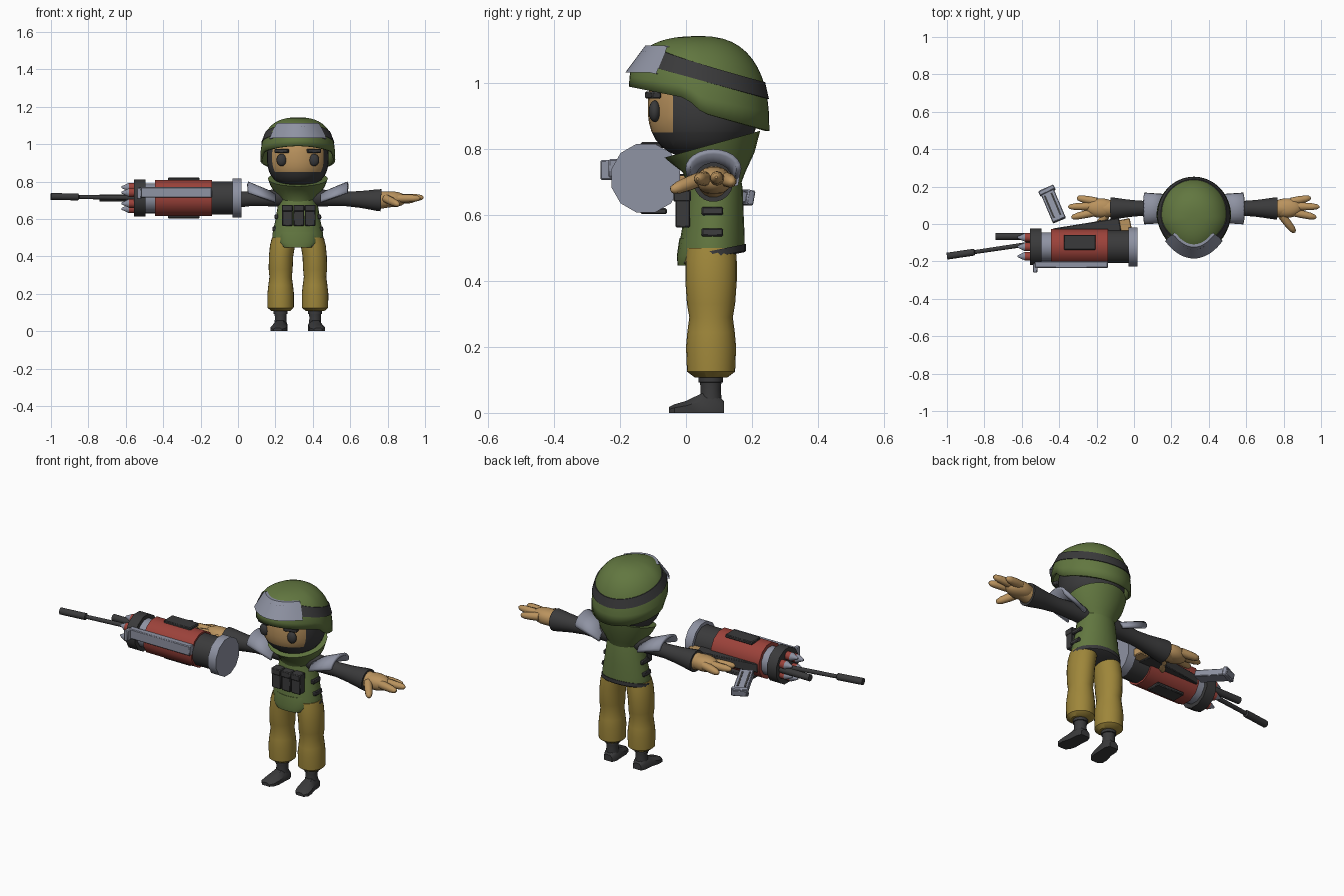
import bpy, bmesh, math
from mathutils import Vector, Matrix

cube = bpy.data.objects.get("Cube")
if cube:
    bpy.data.objects.remove(cube, do_unlink=True)

CX = 0.32  # middle of the soldier


def material(name, *rgb):
    lin = [((c / 255 + 0.055) / 1.055) ** 2.4 for c in rgb] + [1]
    m = bpy.data.materials.new(name)
    m.use_nodes = True
    m.diffuse_color = lin
    m.node_tree.nodes["Principled BSDF"].inputs["Base Color"].default_value = lin
    return m


GREEN = material("olive_green", 98, 119, 64)
MUSTARD = material("mustard_cloth", 158, 134, 58)
SKIN = material("tan_skin", 186, 147, 94)
DARK = material("charcoal", 58, 58, 59)
GREY = material("steel_grey", 143, 147, 163)
RED = material("brick_red", 156, 66, 58)


def finish(name, bm, *mats, solid=0):
    bmesh.ops.recalc_face_normals(bm, faces=bm.faces)
    mesh = bpy.data.meshes.new(name)
    bm.to_mesh(mesh)
    bm.free()
    for m in mats:
        mesh.materials.append(m)
    ob = bpy.data.objects.new(name, mesh)
    bpy.context.collection.objects.link(ob)
    if solid:
        mod = ob.modifiers.new("thickness", "SOLIDIFY")
        mod.thickness = solid
    bpy.ops.object.select_all(action="DESELECT")
    ob.select_set(True)
    bpy.context.view_layer.objects.active = ob
    bpy.ops.object.shade_smooth_by_angle(angle=math.radians(40))
    return ob


def skin_rows(rows, closed=True, caps=True):
    """Bridge rows of points into a surface."""
    bm = bmesh.new()
    vs = [[bm.verts.new(p) for p in row] for row in rows]
    n = len(vs[0])
    for a, b in zip(vs, vs[1:]):
        for i in range(n if closed else n - 1):
            j = (i + 1) % n
            bm.faces.new((a[i], a[j], b[j], b[i]))
    if caps:
        bm.faces.new(vs[0])
        bm.faces.new(vs[-1])
    return bm


def loft(name, mat, rings, n=24):
    """Upright loft; ring = z, half width, half depth, x, y, tilt."""
    rows = []
    for z, rx, ry, x, y, tilt in rings:
        rows.append([(x + rx * math.cos(a), y + ry * math.sin(a), z + tilt * ry * math.sin(a))
                     for a in (math.tau * i / n for i in range(n))])
    return finish(name, skin_rows(rows), mat)


def tube(name, mat, p, q, profile, n=12):
    """Round part from p to q; profile = (fraction, radius) pairs."""
    p, d = Vector(p), Vector(q) - Vector(p)
    rot = d.to_track_quat("Z", "Y")
    rows = [[p + d * t + rot @ Vector((r * math.cos(a), r * math.sin(a), 0))
             for a in (math.tau * (i + 0.5) / n for i in range(n))] for t, r in profile]
    return finish(name, skin_rows(rows), mat)


def box(name, mat, c, size, rot=(0, 0, 0), bevel=0.004):
    bm = bmesh.new()
    bmesh.ops.create_cube(bm, size=1, matrix=Matrix.Diagonal((*size, 1)))
    if bevel:
        bmesh.ops.bevel(bm, geom=bm.edges[:], offset=bevel, segments=1, affect="EDGES")
    ob = finish(name, bm, mat)
    ob.location, ob.rotation_euler = c, rot
    return ob


def ball_mesh(c, r, p=2.0, u=32, v=20):
    bm = bmesh.new()
    bmesh.ops.create_uvsphere(bm, u_segments=u, v_segments=v, radius=1)
    for w in bm.verts:
        h = math.hypot(w.co.x, w.co.y)
        k = (h ** p + abs(w.co.z) ** p) ** (-1 / p)
        w.co = Vector([c[i] + r[i] * w.co[i] * k for i in range(3)])
    return bm


# Head: skin face window in a dark hood
bm = ball_mesh((CX, 0.052, 0.93), (0.165, 0.168, 0.16), 2.5)
for co, no in (((0, -0.04, 0), (0, 1, 0)), ((0, 0, 0.85), (0, 0, 1))):
    bmesh.ops.bisect_plane(bm, geom=bm.verts[:] + bm.edges[:] + bm.faces[:], plane_co=co, plane_no=no)
for f in bm.faces:
    m = f.calc_center_median()
    f.material_index = int(m.y < -0.04 and m.z > 0.85)
finish("head", bm, DARK, SKIN)
for s, side in ((1, "left"), (-1, "right")):
    finish(side + "_eye", ball_mesh((CX + s * 0.087, -0.095, 0.915), (0.027, 0.018, 0.033), u=16, v=10), DARK)
    box(side + "_eyebrow", DARK, (CX + s * 0.085, -0.1, 0.964), (0.075, 0.03, 0.022), (0, 0, s * 0.3))

# Helmet
TOP = 1.143


def helmet_xy(a, k):
    s = math.sin(a)
    return (CX + 0.2 * math.cos(a) * (1 - 0.15 * max(0, -s)) * k, 0.04 + 0.213 * s * k)


def rim(y):
    if y < 0:
        return 0.955 - 0.2 * y
    return 0.955 - 0.9 * y if y < 0.05 else 0.91 - 0.27 * (y - 0.05)


def helmet_point(a, z, offset=0):
    base = rim(helmet_xy(a, 1)[1])
    t = min(1, max(0, (z - base) / (TOP - base)))
    return (*helmet_xy(a, (1 - t ** 2.5) ** 0.4 + offset), z)


N = 48
angles = [math.tau * i / N for i in range(N)]
rows = []
for j in range(13):
    t = math.sin(j / 12 * math.pi / 2) ** 0.8 * 0.9995
    rows.append([helmet_point(a, rim(helmet_xy(a, 1)[1]) * (1 - t) + TOP * t) for a in angles])
bm = skin_rows(rows, caps=False)
bm.verts.ensure_lookup_table()
bm.faces.new(bm.verts[-N:])
finish("helmet", bm, GREEN, solid=0.012)


def helmet_strip(name, mat, angs, half, offset, closed):
    rows = []
    for h, o in ((-half, 0), (-half, offset), (half, offset), (half, 0)):
        rows.append([helmet_point(a, 1.046 - 0.27 * max(helmet_xy(a, 1)[1], -0.1) + h, o) for a in angs])
    finish(name, skin_rows(rows, closed, caps=False), mat)


helmet_strip("helmet_band", DARK, angles, 0.025, 0.02, True)
front = [math.radians(-90 + d) for d in range(-54, 55, 6)]
helmet_strip("goggles", GREY, front, 0.041, 0.07, False)

# Vest, collar and belt
loft("collar", GREEN, [(0.69, 0.09, 0.08, CX, 0.085, 0), (0.73, 0.115, 0.095, CX, 0.085, 0),
                       (0.775, 0.145, 0.128, CX, 0.08, 0.12), (0.815, 0.16, 0.145, CX, 0.08, 0.28)])
loft("vest", GREEN, [(0.475, 0.138, 0.1, CX, 0.078, 0.2), (0.53, 0.134, 0.098, CX, 0.08, 0.05),
                     (0.6, 0.119, 0.09, CX, 0.085, 0), (0.68, 0.106, 0.085, CX, 0.087, 0),
                     (0.75, 0.09, 0.075, CX, 0.085, 0)])
loft("belt", DARK, [(0.468, 0.135, 0.097, CX, 0.08, 0.2), (0.472, 0.143, 0.102, CX, 0.08, 0.2),
                    (0.492, 0.142, 0.102, CX, 0.08, 0.2)])
loft("vest_flap", GREEN, [(0.447, 0.075, 0.03, CX, 0.005, 0), (0.475, 0.105, 0.05, CX, 0.022, 0),
                          (0.53, 0.115, 0.08, CX, 0.06, 0)])
for i in (-1, 0, 1):
    x = CX + 0.005 + i * 0.061
    box("pouch", DARK, (x, -0.01, 0.61), (0.056, 0.045, 0.095))
    box("pouch_lid", DARK, (x, -0.012, 0.658), (0.059, 0.053, 0.035))

# Arms and legs, built once for each side
for s, side in ((1, "left"), (-1, "right")):
    def P(x, y, z):
        return (CX + s * x, y, z)

    for z, x in ((0.612, 0.115), (0.547, 0.126)):
        box(side + "_side_strap", DARK, P(x, 0.08, z), (0.02, 0.065, 0.024), (0, -s * 0.15, 0))
    tube(side + "_sleeve", DARK, P(0.06, 0.085, 0.715), P(0.445, 0.083, 0.7),
         [(0, 0.05), (0.25, 0.044), (0.5, 0.039), (0.7, 0.045), (0.8, 0.05), (0.94, 0.058), (1, 0.06), (1, 0.045)], 20)
    rows = []
    for x, ry, rz, z in ((0.12, 0.075, 0.05, 0.69), (0.265, 0.085, 0.06, 0.74)):
        rows.append([P(x, 0.083 + ry * math.cos(a), z + rz * math.sin(a))
                     for a in (math.pi * i / 12 for i in range(13))])
    finish(side + "_shoulder_pad", skin_rows(rows, False, False), GREY, solid=0.016)

    # Hand with spread fingers
    finish(side + "_palm", ball_mesh(P(0.495, 0.085, 0.705), (0.085, 0.052, 0.042), 2.3, 20, 12), SKIN)
    tube(side + "_wrist", SKIN, P(0.42, 0.083, 0.7), P(0.5, 0.083, 0.705), [(0, 0.05), (1, 0.042)], 16)
    finger = [(0, 0.022), (0.4, 0.022), (0.75, 0.019), (0.94, 0.013), (1, 0.004)]
    for i, (y0, x1, y1, z1) in enumerate(((0.12, 0.625, 0.14, 0.7), (0.095, 0.672, 0.092, 0.715),
                                          (0.065, 0.655, 0.035, 0.71), (0.045, 0.54, -0.045, 0.675))):
        tube(side + "_finger", SKIN, P(0.52 if i < 3 else 0.47, y0, 0.71), P(x1, y1, z1), finger, 10)

    # Trouser leg, ankle and foot
    lx = CX + s * 0.092
    loft(side + "_trouser", MUSTARD, [(z, rx, ry, lx - s * dx, 0.076, 0) for z, rx, ry, dx in (
        (0.108, 0.05, 0.05, 0), (0.125, 0.07, 0.073, 0), (0.2, 0.071, 0.076, 0), (0.245, 0.066, 0.072, 0),
        (0.29, 0.06, 0.066, 0), (0.33, 0.064, 0.073, 0), (0.4, 0.065, 0.078, 0.002),
        (0.46, 0.067, 0.078, 0.01), (0.5, 0.066, 0.075, 0.02))])
    tube(side + "_ankle", DARK, (lx, 0.075, 0.02), (lx, 0.075, 0.12),
         [(0, 0.036), (0.5, 0.031), (0.72, 0.033), (0.73, 0.038), (1, 0.038)], 16)
    foot = []
    for y, w, h, dx in ((0.116, 0.026, 0.035, 0), (0.09, 0.037, 0.06, 0), (0.045, 0.037, 0.058, 0.003),
                        (0, 0.043, 0.036, 0.01), (-0.035, 0.039, 0.026, 0.015), (-0.052, 0.022, 0.018, 0.016)):
        x = lx + s * dx
        foot.append([(x - w, y, 0), (x + w, y, 0), (x + w, y, h * 0.6), (x + w * 0.5, y, h),
                     (x - w * 0.5, y, h), (x - w, y, h * 0.6)])
    finish(side + "_foot", skin_rows(foot), DARK)

# Launcher drum
GY, GZ = -0.122, 0.712


def drum(name, mat, x0, x1, r, y=GY, z=GZ, r2=None, n=12):
    return tube(name, mat, (x0, y, z), (x1, y, z), [(0, r), (1, r if r2 is None else r2)], n)


drum("launcher_end_cap", GREY, -0.03, 0.02, 0.108)
drum("launcher_rear", DARK, -0.15, -0.03, 0.09)
drum("launcher_body", RED, -0.445, -0.14, 0.1)
drum("launcher_neck", GREY, -0.5, -0.44, 0.08)
drum("launcher_front_ring", DARK, -0.555, -0.495, 0.102)
for z in (0.1, -0.1):
    box("launcher_plate", DARK, (-0.29, GY + 0.024, GZ + z), (0.17, 0.08, 0.018))
box("launcher_rail", GREY, (-0.335, -0.217, 0.742), (0.39, 0.036, 0.055))
box("launcher_bracket", GREY, (-0.528, -0.235, 0.737), (0.024, 0.05, 0.06))
for i in range(6):
    a = math.tau * (i + 0.5) / 6
    y, z = GY + 0.058 * math.cos(a), GZ + 0.058 * math.sin(a)
    drum("rocket_body", RED, -0.55, -0.583, 0.024, y, z)
    drum("rocket_tip", GREY, -0.583, -0.622, 0.024, y, z, 0.005)

# Rifle lying through the launcher
tube("rifle_barrel", DARK, (-1, -0.172, 0.72), (-0.5, -0.098, 0.712),
     [(0, 0.015), (0, 0.019), (0.29, 0.019), (0.3, 0.011), (1, 0.013)])
drum("short_barrel", DARK, -0.74, -0.55, 0.019, -0.066, 0.712)
box("rifle_body", DARK, (-0.25, -0.045, 0.7), (0.36, 0.1, 0.05), (0, 0, 0.16))
box("rifle_grip", DARK, (-0.16, 0, 0.7), (0.05, 0.06, 0.04), (0, 0, 0.5))
box("rifle_stock", SKIN, (-0.065, -0.015, 0.7), (0.1, 0.075, 0.04), (0, 0, 0.2))
box("magazine", GREY, (-0.435, 0.105, 0.668), (0.075, 0.19, 0.036), (-0.2, 0, 0.4))
box("magazine_foot", GREY, (-0.465, 0.178, 0.653), (0.09, 0.025, 0.046), (-0.2, 0, 0.45))
for x in (-0.018, 0.018):
    box("magazine_groove", DARK, (-0.435 + x, 0.1 + x * 0.4, 0.687), (0.01, 0.13, 0.006), (-0.2, 0, 0.4), 0)
